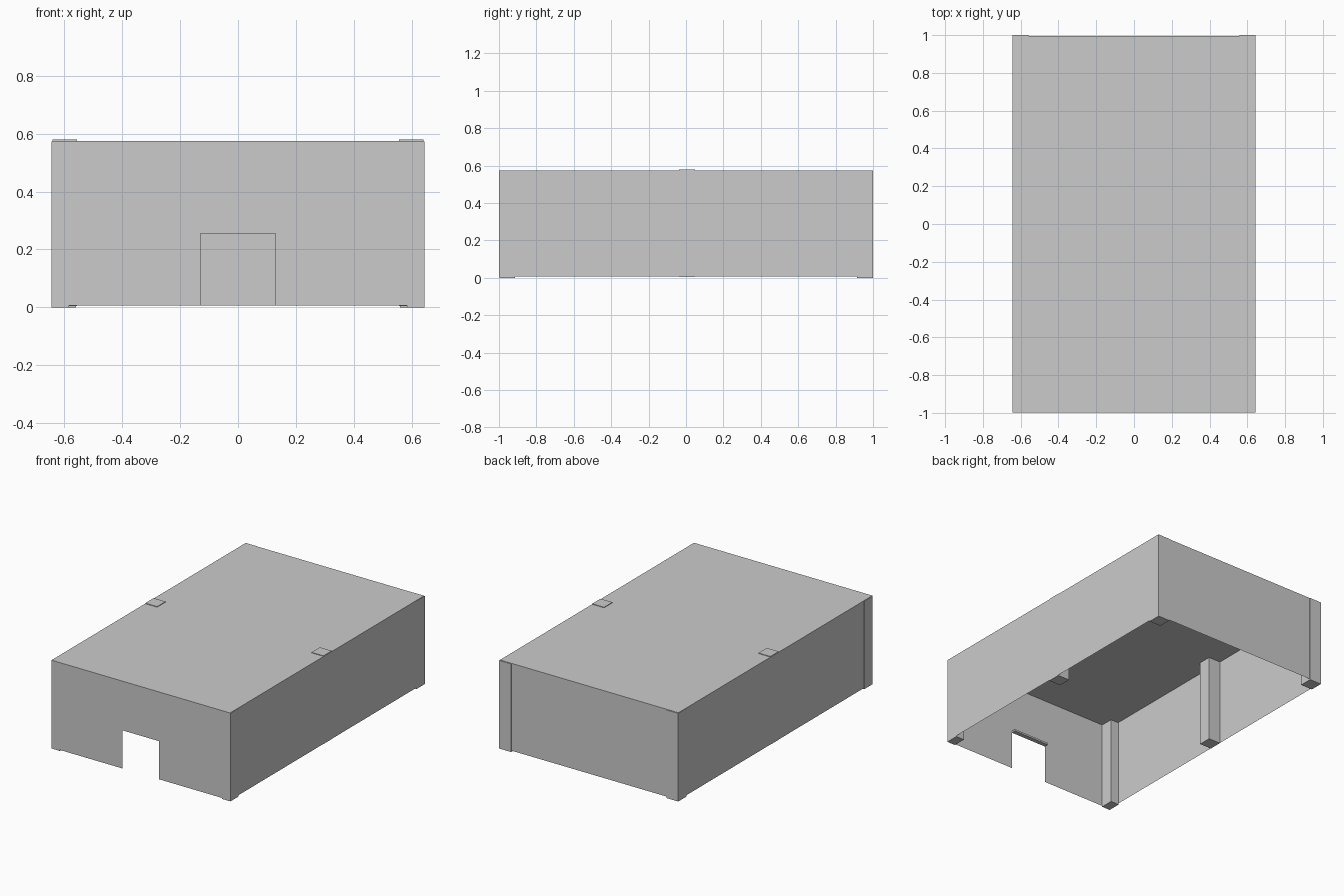
import bpy

if "Cube" in bpy.data.objects:
    bpy.data.objects.remove(bpy.data.objects["Cube"])

W, FRONT, BACK = 0.642, -0.999, 0.995
BOTTOM, TOP = 0.007, 0.575


def sheet(name, points):
    """Single flat panel from its outline."""
    mesh = bpy.data.meshes.new(name)
    mesh.from_pydata(points, [], [list(range(len(points)))])
    obj = bpy.data.objects.new(name, mesh)
    bpy.context.collection.objects.link(obj)
    return obj


def box(name, lo, hi):
    """Axis-aligned box between two corners."""
    bpy.ops.mesh.primitive_cube_add(
        size=1, location=[(a + b) / 2 for a, b in zip(lo, hi)])
    obj = bpy.context.object
    obj.name = name
    obj.scale = [b - a for a, b in zip(lo, hi)]
    return obj


# Flat roof
sheet("roof", [(-W, FRONT, TOP), (W, FRONT, TOP), (W, BACK, TOP), (-W, BACK, TOP)])

# Front wall with doorway notch
door, head = 0.13, 0.267
outline = [(-W, BOTTOM), (-door, BOTTOM), (-door, head), (door, head),
           (door, BOTTOM), (W, BOTTOM), (W, TOP), (-W, TOP)]
sheet("front_wall", [(x, FRONT, z) for x, z in outline])

# Back wall
sheet("back_wall", [(W, BACK, BOTTOM), (-W, BACK, BOTTOM), (-W, BACK, TOP), (W, BACK, TOP)])

# Door lintel
box("door_lintel", (-door, FRONT, 0.255), (door, -0.97, head))

# Side walls and posts, mirrored left and right
posts = {
    "front_post": (0.06, -0.998, -0.913, 0.0, 0.573),
    "middle_post": (0.085, -0.037, 0.048, 0.005, 0.579),
    "back_post": (0.085, 0.915, 1.0, 0.0, 0.573),
}
for label, s in (("left", -1), ("right", 1)):
    wall = [(FRONT, BOTTOM), (BACK, BOTTOM), (BACK, TOP), (FRONT, TOP)]
    sheet(label + "_wall", [(s * W, y, z) for y, z in wall[::s]])
    for name, (width, y0, y1, z0, z1) in posts.items():
        outer = 0.641 if name == "middle_post" else 0.644
        xs = sorted((s * outer, s * (outer - width)))
        box(f"{label}_{name}", (xs[0], y0, z0), (xs[1], y1, z1))
